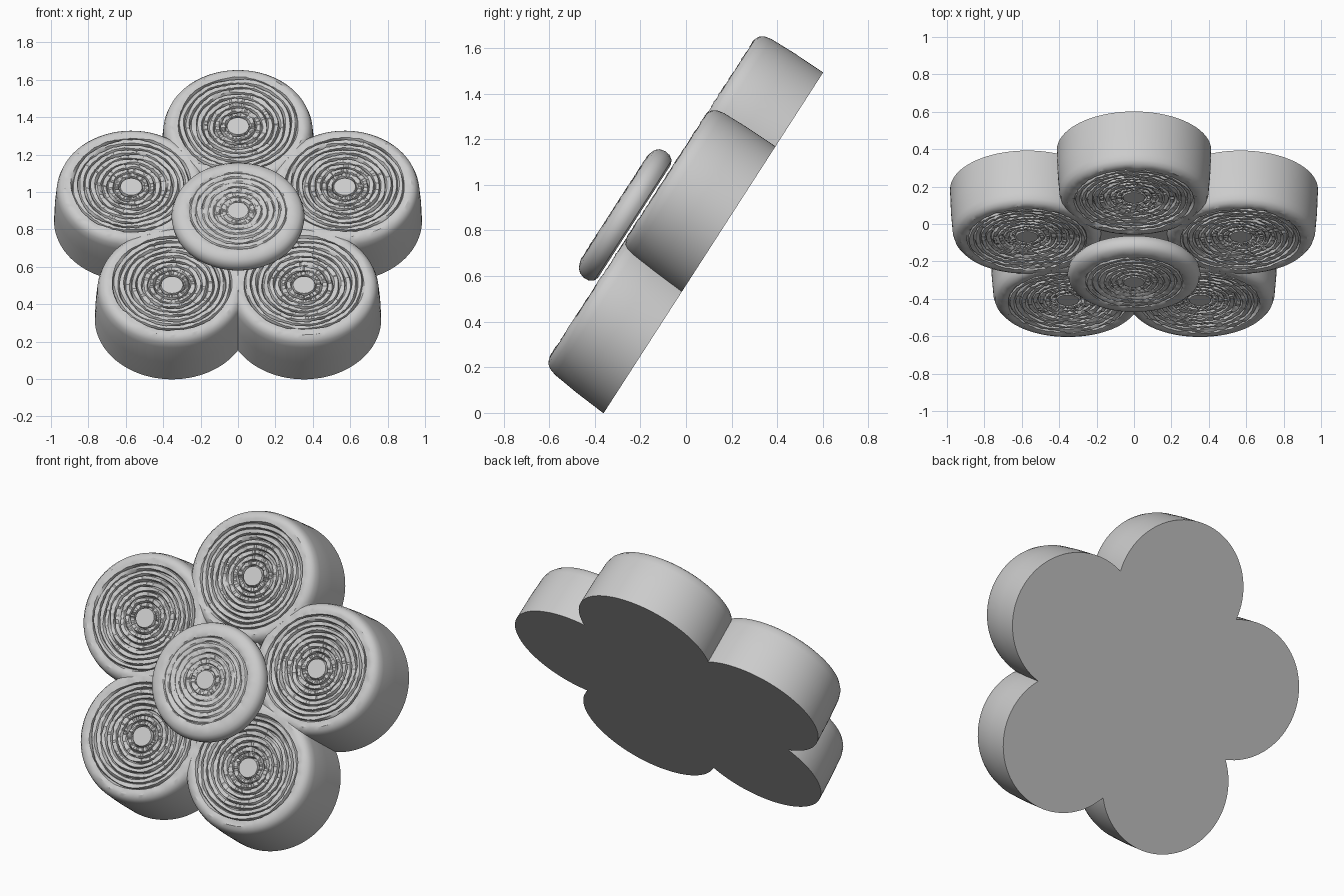
import bpy, bmesh, math, random
from mathutils import Vector, Matrix

if "Cube" in bpy.data.objects:
    bpy.data.objects.remove(bpy.data.objects["Cube"])

random.seed(4)
grey = bpy.data.materials.new("light grey")
grey.diffuse_color = (0.6, 0.6, 0.6, 1)
grey.use_nodes = True
grey.node_tree.nodes["Principled BSDF"].inputs["Base Color"].default_value = grey.diffuse_color

# Leaning frame: columns are across, up the slope, and out of the face
UP = Vector((0, 0.542, 0.841))
OUT = Vector((0, -0.841, 0.542))
LEAN = Matrix((Vector((1, 0, 0)), UP * 0.93, OUT + UP * 0.05)).transposed().to_4x4()
LEAN.translation = UP * 0.638 + OUT * 0.303
SEGS = 96


def lathe(bm, profile, rough):
    """Spin (radius, height, is_ring) points; ring points wander a little."""
    rows = []
    for r, h, ring in profile:
        k = rough if ring else 0
        p1, p2 = random.uniform(0, 6.28), random.uniform(0, 6.28)
        row = []
        for i in range(SEGS):
            a = math.tau * i / SEGS
            rr = r + k * 0.35 * (math.sin(3 * a + p1) + math.sin(7 * a + p2))
            hh = h + k * random.uniform(-0.8, 0.8)
            row.append(bm.verts.new((rr * math.cos(a), rr * math.sin(a), hh)))
        rows.append(row)
    for low, high in zip(rows, rows[1:]):
        for i in range(SEGS):
            j = (i + 1) % SEGS
            bm.faces.new((low[i], low[j], high[j], high[i]))
    bm.faces.new(rows[0][::-1])
    bm.faces.new(rows[-1])


def rings(outer, inner, count, height, rise, depth):
    """Concentric ridges with narrow grooves, from the rim to the middle."""
    pts = []
    step = (outer - inner) / count
    for i in range(count):
        r = outer - i * step
        h = height + rise * (r / outer) ** 2
        pts += [(r, h, True), (r - step * 0.62, h - 0.002, True),
                (r - step * 0.8, h - depth, True)]
    return pts + [(inner, height, False)]


def finish(name, bm):
    bmesh.ops.transform(bm, matrix=LEAN, verts=bm.verts)
    bmesh.ops.recalc_face_normals(bm, faces=bm.faces)
    mesh = bpy.data.meshes.new(name)
    bm.to_mesh(mesh)
    bm.free()
    mesh.materials.append(grey)
    ob = bpy.data.objects.new(name, mesh)
    bpy.context.collection.objects.link(ob)
    bpy.context.view_layer.objects.active = ob
    ob.select_set(True)
    bpy.ops.object.shade_smooth_by_angle(angle=math.radians(30))
    ob.select_set(False)


# Five petals, each trimmed to its own fifth of the flower
side = [(0.413, 0, False), (0.408, 0.15, False), (0.399, 0.27, False),
        (0.390, 0.302, False), (0.375, 0.321, False), (0.355, 0.330, False)]
for n in range(5):
    bm = bmesh.new()
    lathe(bm, side + rings(0.34, 0.058, 9, 0.312, 0.018, 0.018), 0.006)
    bmesh.ops.translate(bm, verts=bm.verts, vec=(0, 0.6, 0))
    for s in (-1, 1):
        normal = (s * math.cos(math.pi / 5), -math.sin(math.pi / 5), 0)
        bmesh.ops.bisect_plane(bm, geom=bm.verts[:] + bm.edges[:] + bm.faces[:],
                               plane_co=(0, 0, 0), plane_no=normal, clear_outer=True)
    bmesh.ops.rotate(bm, verts=bm.verts, matrix=Matrix.Rotation(math.tau * n / 5, 3, 'Z'))
    finish(f"petal_{n + 1}", bm)

# Core filling the gap between the petals
bm = bmesh.new()
lathe(bm, [(0.28, 0, False), (0.28, 0.29, False)], 0)
finish("core", bm)

# Raised round centre with a soft rim
bm = bmesh.new()
rim = [(0.315, 0.342, False), (0.338, 0.350, False), (0.352, 0.370, False),
       (0.355, 0.395, False), (0.347, 0.420, False), (0.330, 0.437, False),
       (0.305, 0.446, False)]
lathe(bm, rim + rings(0.285, 0.055, 7, 0.448, 0.0, 0.007), 0.004)
bmesh.ops.translate(bm, verts=bm.verts, vec=(0, -0.078, 0))
finish("flower_centre", bm)
